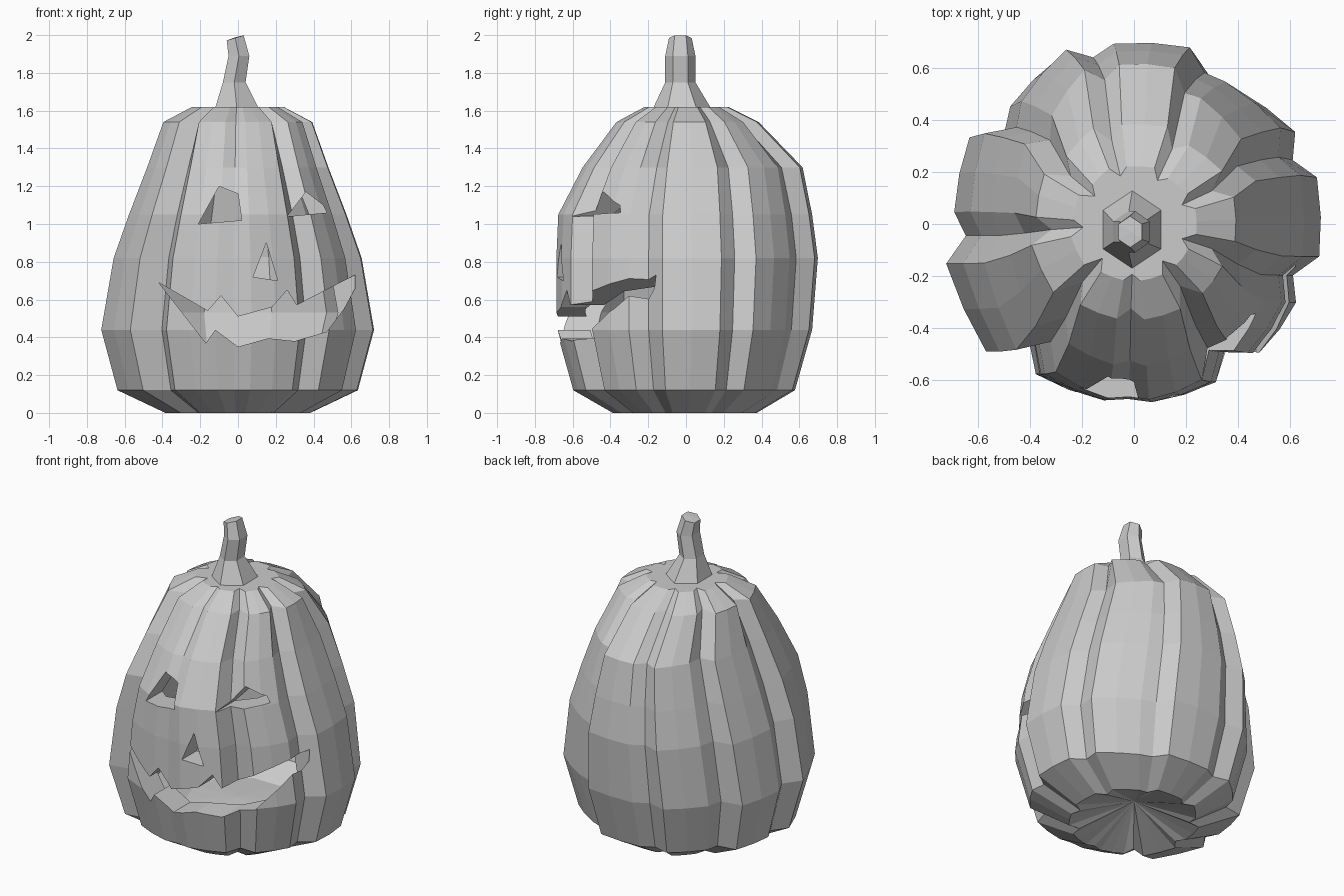
import bpy, bmesh
from math import radians, cos, sin
from mathutils import Vector

if "Cube" in bpy.data.objects:
    bpy.data.objects.remove(bpy.data.objects["Cube"])

# Grooves: angle, groove radius, lobe edge radius before and after it
GROOVES = [(23, .66, .725, .72), (63, .655, .67, .72), (105, .665, .70, .73),
           (143, .62, .67, .72), (184, .645, .69, .735), (229, .61, .75, .69),
           (268, .675, .69, .69), (306, .61, .69, .69), (342, .64, .69, .72)]
# Height profile: z, half width, front depth, back depth, groove factor
PROFILE = [(0, .38, .39, .37, .97), (.12, .63, .60, .57, 1), (.44, .715, .69, .66, 1),
           (.82, .65, .69, .69, 1), (1.05, .57, .68, .66, 1), (1.3, .475, .55, .61, .98),
           (1.54, .39, .37, .38, .90), (1.62, .24, .22, .22, .90)]


def make_object(name, bm):
    bmesh.ops.recalc_face_normals(bm, faces=bm.faces)
    mesh = bpy.data.meshes.new(name)
    bm.to_mesh(mesh)
    bm.free()
    ob = bpy.data.objects.new(name, mesh)
    bpy.context.collection.objects.link(ob)
    return ob


def loft(name, rings, bottom, top):
    bm = bmesh.new()
    loops = [[bm.verts.new(p) for p in ring] for ring in rings]
    n = len(loops[0])
    for a, b in zip(loops, loops[1:]):
        for i in range(n):
            j = (i + 1) % n
            bm.faces.new((a[i], a[j], b[j], b[i]))
    for loop, tip in ((loops[0], bottom), (loops[-1], top)):
        c = bm.verts.new(tip)
        for i in range(n):
            bm.faces.new((loop[i], loop[(i + 1) % n], c))
    return make_object(name, bm)


def lobed_ring(z, w, front, back, depth):
    def point(deg, r):
        x, y = r * cos(radians(deg)), r * sin(radians(deg))
        return Vector((x * w / .71, y * (back if y > 0 else front) / .69, z))
    pts = []
    for i, (g, rg, r0, r1) in enumerate(GROOVES):
        nxt = GROOVES[(i + 1) % len(GROOVES)]
        start, end = point(g + 8, r1), point(nxt[0] - 8, nxt[2])
        mid = (start + end) / 2
        mid.x *= 1.015
        mid.y *= 1.015
        pts += [point(g, rg * depth), start, mid, end]
    return pts


def plain_ring(z, w, front, back, n=10):
    ring = []
    for k in range(n):
        a = radians(90 + 360 * (k + .5) / n)
        ring.append((w * cos(a), (back if sin(a) > 0 else front) * sin(a), z))
    return ring


def prism(name, outline, y0, y1):
    bm = bmesh.new()
    a = [bm.verts.new((x, y0, z)) for x, z in outline]
    b = [bm.verts.new((x, y1, z)) for x, z in outline]
    bm.faces.new(a)
    bm.faces.new(b[::-1])
    for i in range(len(a)):
        j = (i + 1) % len(a)
        bm.faces.new((a[i], b[i], b[j], a[j]))
    return make_object(name, bm)


# Pumpkin shell with a dimpled underside
body = loft("pumpkin_body", [lobed_ring(*p) for p in PROFILE], (0, 0, .13), (0, 0, 1.62))

# Plain hollow inside, and carved face openings
inner = [plain_ring(.85 + (z - .85) * .78, w * .81, f * .81, b * .81)
         for z, w, f, b, d in PROFILE]
cutters = [
    loft("cavity", inner, (0, 0, .2), (0, 0, 1.45)),
    prism("left_eye", [(-.21, 1.0), (.02, 1.02), (0, 1.16), (-.1, 1.2)], -1, -.25),
    prism("right_eye", [(.26, 1.04), (.47, 1.06), (.45, 1.1), (.36, 1.17)], -1, -.25),
    prism("nose", [(.08, .72), (.21, .70), (.15, .90)], -1, -.3),
    prism("mouth", [(-.42, .69), (-.17, .37), (-.12, .44), (0, .35), (.16, .395),
                    (.30, .38), (.47, .43), (.56, .55), (.62, .66), (.62, .73), (.31, .57),
                    (.26, .65), (.18, .56), (0, .51), (-.09, .62), (-.16, .54)], -1, -.15),
]
for c in cutters:
    m = body.modifiers.new(c.name, 'BOOLEAN')
    m.operation, m.solver, m.object = 'DIFFERENCE', 'EXACT', c
dg = bpy.context.evaluated_depsgraph_get()
carved = bpy.data.meshes.new_from_object(body.evaluated_get(dg))
body.modifiers.clear()
body.data = carved
for c in cutters:
    bpy.data.objects.remove(c)

# Bent six-sided stem: z, centre x, centre y, half x, half y, tilt
STEM = [(1.6, -.005, -.02, .12, .16, 0), (1.75, -.02, -.03, .06, .08, 0),
        (1.89, .005, -.03, .055, .08, 0), (1.985, -.015, -.03, .045, .06, .3)]
rings = []
for z, cx, cy, hx, hy, tilt in STEM:
    ring = []
    for k in range(6):
        a = radians(90 + 60 * k)
        dx = hx * cos(a) / cos(radians(30))
        ring.append((cx + dx, cy + hy * sin(a), z + dx * tilt))
    rings.append(ring)
loft("stem", rings, (0, -.02, 1.6), (-.01, -.03, 1.99))
